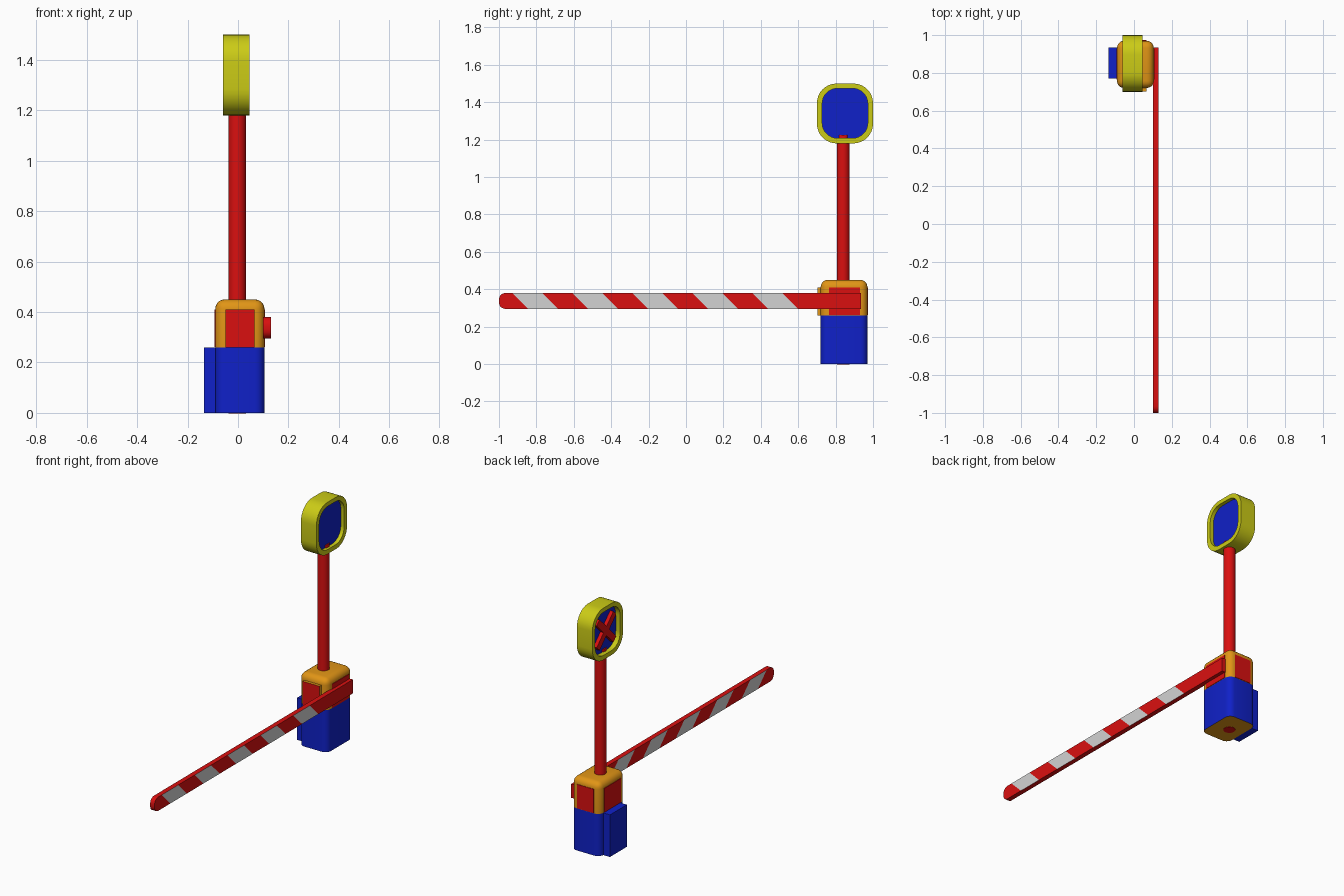
import bpy, bmesh, math
from mathutils import Vector, Matrix

if "Cube" in bpy.data.objects:
    bpy.data.objects.remove(bpy.data.objects["Cube"])


def material(name, rgb):
    m = bpy.data.materials.new(name)
    m.diffuse_color = (*rgb, 1)
    m.use_nodes = True
    m.node_tree.nodes["Principled BSDF"].inputs["Base Color"].default_value = m.diffuse_color
    return m


RED = material("red", (0.7, 0.005, 0.005))
BLUE = material("blue", (0.005, 0.015, 0.58))
YELLOW = material("yellow", (0.6, 0.6, 0.008))
ORANGE = material("orange", (0.75, 0.3, 0.008))
WHITE = material("white", (0.65, 0.65, 0.65))


def finish(name, bm, mats, rule=None):
    """Turn a bmesh into an object; rule(face) gives the material slot."""
    bmesh.ops.recalc_face_normals(bm, faces=bm.faces)
    bm.normal_update()
    if rule:
        for f in bm.faces:
            f.material_index = rule(f)
    me = bpy.data.meshes.new(name)
    bm.to_mesh(me)
    bm.free()
    ob = bpy.data.objects.new(name, me)
    bpy.context.collection.objects.link(ob)
    for m in mats:
        me.materials.append(m)
    bpy.ops.object.select_all(action='DESELECT')
    ob.select_set(True)
    bpy.context.view_layer.objects.active = ob
    bpy.ops.object.shade_smooth_by_angle(angle=math.radians(35))
    return ob


def box_mesh(lo, hi):
    lo, hi = Vector(lo), Vector(hi)
    bm = bmesh.new()
    bmesh.ops.create_cube(bm, size=1, matrix=Matrix.Translation((lo + hi) / 2)
                          @ Matrix.Diagonal((*(hi - lo), 1)))
    return bm


def round_edges(bm, test, radius, segments=5):
    edges = [e for e in bm.edges if test(*[v.co for v in e.verts])]
    bmesh.ops.bevel(bm, geom=edges, offset=radius, segments=segments,
                    profile=0.5, affect='EDGES')


def cut(bm, co, no):
    bmesh.ops.bisect_plane(bm, geom=bm.verts[:] + bm.edges[:] + bm.faces[:],
                           plane_co=co, plane_no=no)


def rounded_rect(bm, x, y0, y1, z0, z1, r, n=8):
    """Loop of vertices around a rounded rectangle lying across x."""
    corners = [(y1 - r, z1 - r), (y0 + r, z1 - r), (y0 + r, z0 + r), (y1 - r, z0 + r)]
    return [bm.verts.new((x, cy + r * math.cos(a), cz + r * math.sin(a)))
            for q, (cy, cz) in enumerate(corners)
            for a in [(q + i / n) * math.pi / 2 for i in range(n + 1)]]


def bridge(bm, a, b):
    for i in range(len(a)):
        j = (i + 1) % len(a)
        bm.faces.new((a[i], a[j], b[j], b[i]))


# Cabinet: blue sides below, orange cap and underside
bm = box_mesh((-0.09, 0.72, 0), (0.105, 0.97, 0.45))
round_edges(bm, lambda a, b: max(a.z, b.z) > 0.1, 0.038)
cut(bm, (0, 0, 0.26), (0, 0, 1))
finish("cabinet", bm, [ORANGE, BLUE],
       lambda f: int(f.calc_center_median().z < 0.26 and f.normal.z > -0.5))

# Side box on the cabinet
finish("side_box", box_mesh((-0.135, 0.77, 0), (-0.085, 0.935, 0.26)), [BLUE])

# Raised front hatch with a red face
finish("front_hatch", box_mesh((-0.05, 0.702, 0.26), (0.065, 0.73, 0.41)),
       [ORANGE, RED], lambda f: int(f.normal.y < -0.5))

# Thin red panels on the other three sides
for name, lo, hi in (
        ("back_panel", (-0.05, 0.969, 0.262), (0.065, 0.973, 0.41)),
        ("left_panel", (-0.093, 0.765, 0.262), (-0.089, 0.93, 0.41)),
        ("right_panel", (0.104, 0.765, 0.262), (0.108, 0.93, 0.41))):
    finish(name, box_mesh(lo, hi), [RED])

# Pole running from the ground into the sign
bm = bmesh.new()
bmesh.ops.create_cone(bm, cap_ends=True, segments=32, radius1=0.034, radius2=0.034,
                      depth=1.227, matrix=Matrix.Translation((-0.003, 0.84, 0.6115)))
finish("pole", bm, [RED])

# Barrier arm with a rounded tip and slanted stripes on both broad sides
Z0, Z1, START, STEP, SLANT = 0.295, 0.38, -0.93, 0.1605, 0.085
bm = box_mesh((0.1, -1, Z0), (0.13, 0.935, Z1))
round_edges(bm, lambda a, b: max(a.y, b.y) < -0.9 and abs(a.z - b.z) < 0.01, 0.035)
for i in range(10):
    cut(bm, (0, START + i * STEP, Z1), (0, Z1 - Z0, SLANT))


def stripe(f):
    c = f.calc_center_median()
    k = math.floor((c.y - START - (Z1 - c.z) / (Z1 - Z0) * SLANT) / STEP)
    return int(abs(f.normal.x) > 0.5 and 0 <= k < 9 and k % 2 == 0)


finish("barrier_arm", bm, [RED, WHITE], stripe)

# Sign housing: open rounded ring
bm = bmesh.new()
OUTER, INNER = (0.7, 1.0, 1.18, 1.5, 0.105), (0.728, 0.972, 1.208, 1.474, 0.082)
loops = [rounded_rect(bm, x, *s) for x, s in
         ((-0.06, OUTER), (0.045, OUTER), (0.045, INNER), (-0.06, INNER))]
for i in range(4):
    bridge(bm, loops[i], loops[(i + 1) % 4])
finish("sign_housing", bm, [YELLOW])

# Sign plate recessed in the housing
bm = bmesh.new()
PLATE = (0.725, 0.975, 1.205, 1.477, 0.083)
a, b = rounded_rect(bm, -0.03, *PLATE), rounded_rect(bm, 0.022, *PLATE)
bridge(bm, a, b)
bm.faces.new(a)
bm.faces.new(b)
finish("sign_plate", bm, [BLUE])

# Crossed bars on the left side of the sign
for side, name in ((1, "cross_bar_a"), (-1, "cross_bar_b")):
    bm = box_mesh((-0.052, -0.115, -0.02), (-0.028, 0.115, 0.02))
    bm.transform(Matrix.Translation((0, 0.85, 1.341))
                 @ Matrix.Rotation(side * math.pi / 4, 4, 'X'))
    finish(name, bm, [RED])
